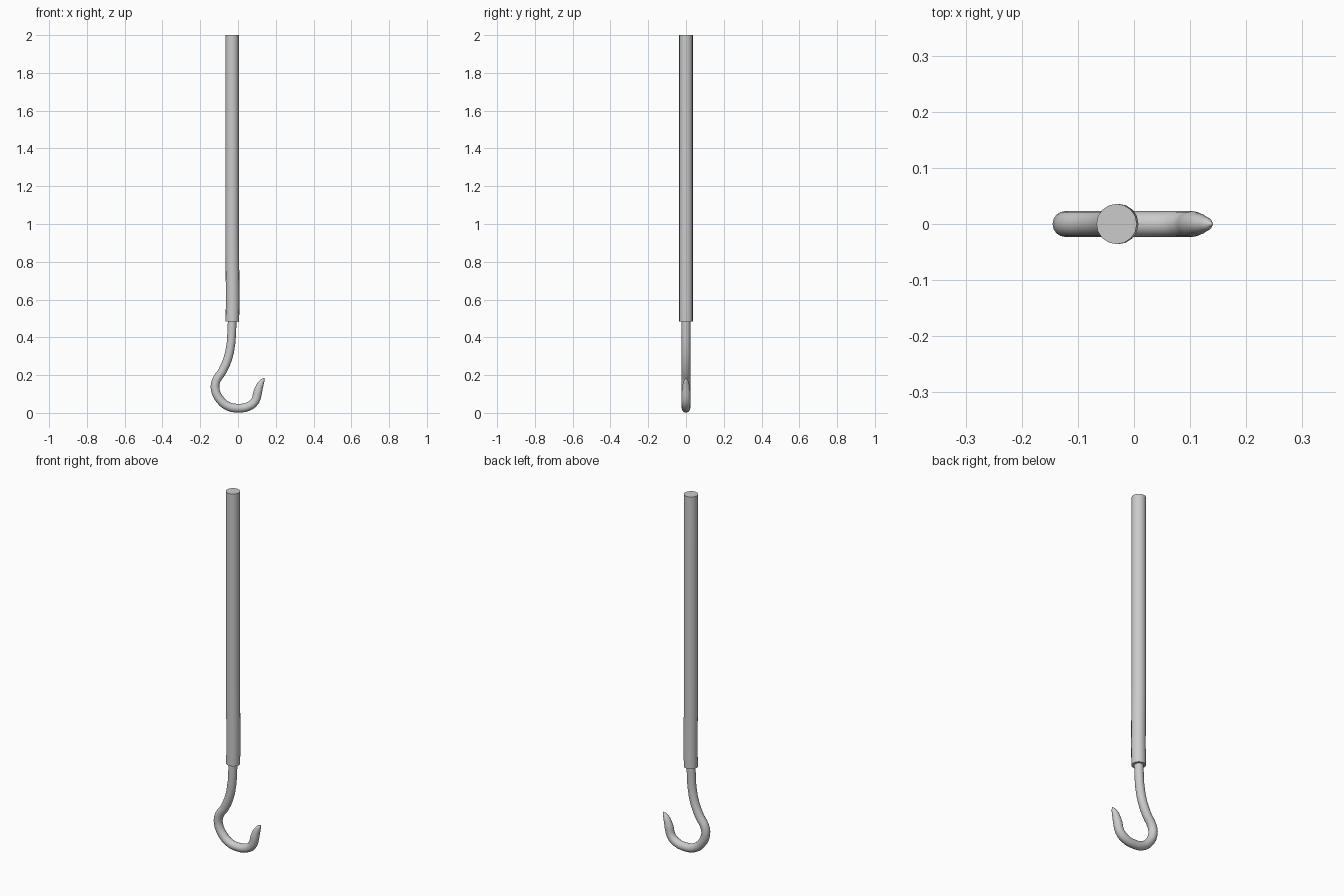
import bpy

if "Cube" in bpy.data.objects:
    bpy.data.objects.remove(bpy.data.objects["Cube"])


def rod(name, pts, kind, resolution):
    """Round rod along (x, z, radius) points in the XZ plane, turned into a mesh."""
    cu = bpy.data.curves.new(name, 'CURVE')
    cu.dimensions = '3D'
    cu.bevel_depth = 1.0
    cu.bevel_resolution = 6
    cu.use_fill_caps = True
    cu.resolution_u = resolution
    sp = cu.splines.new(kind)
    points = sp.bezier_points if kind == 'BEZIER' else sp.points
    points.add(len(pts) - 1)
    for p, (x, z, r) in zip(points, pts):
        if kind == 'BEZIER':
            p.co = (x, 0, z)
            p.handle_left_type = p.handle_right_type = 'AUTO'
        else:
            p.co = (x, 0, z, 1)
        p.radius = r
    ob = bpy.data.objects.new(name, cu)
    bpy.context.collection.objects.link(ob)
    bpy.ops.object.select_all(action='DESELECT')
    ob.select_set(True)
    bpy.context.view_layer.objects.active = ob
    bpy.ops.object.convert(target='MESH')
    bpy.ops.object.shade_smooth_by_angle(angle=0.7)
    return bpy.context.object


# Long handle, very slightly bent in its lower part
rod("handle", [(-0.031, 2.0, 0.036), (-0.031, 0.94, 0.036),
               (-0.028, 0.60, 0.036), (-0.030, 0.483, 0.036)], 'POLY', 1)

# Bent metal hook with a tapered point
R = 0.023
rod("hook", [(-0.028, 0.55, R), (-0.031, 0.48, R), (-0.045, 0.32, R),
             (-0.082, 0.222, R), (-0.115, 0.172, R), (-0.121, 0.125, R),
             (-0.092, 0.066, R), (-0.050, 0.034, R), (0.0, 0.025, R),
             (0.055, 0.034, R), (0.090, 0.062, R), (0.105, 0.112, R),
             (0.118, 0.150, 0.018), (0.131, 0.172, 0.011),
             (0.140, 0.184, 0.001)], 'BEZIER', 3)
